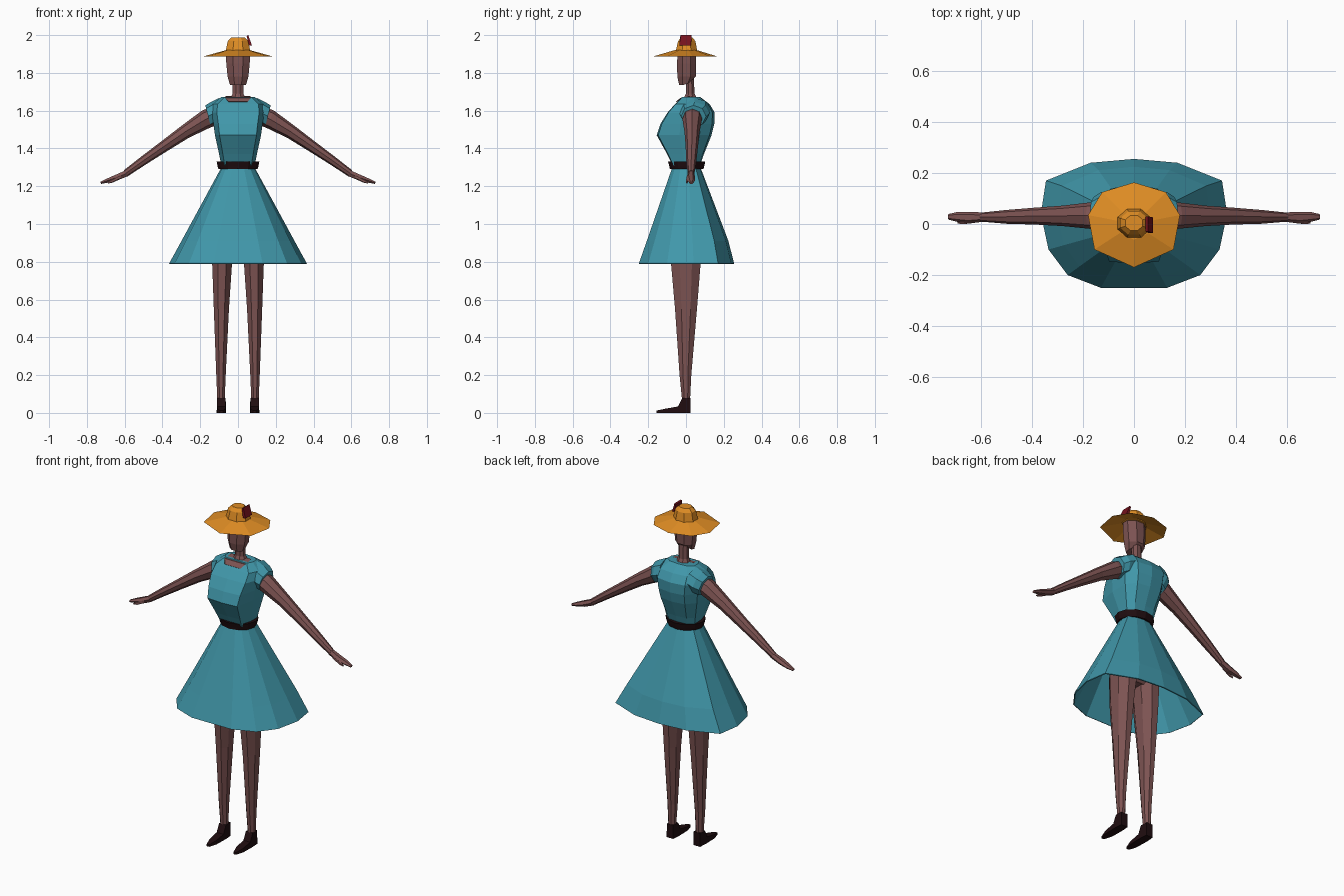
import bpy, bmesh, math
from mathutils import Vector


def material(name, rgb):
    m = bpy.data.materials.new(name)
    m.diffuse_color = (*rgb, 1)
    return m


TEAL = material("teal cloth", (0.052, 0.31, 0.40))
SKIN = material("brown skin", (0.205, 0.087, 0.085))
STRAW = material("orange straw", (0.75, 0.27, 0.018))
DARK = material("dark leather", (0.014, 0.004, 0.005))
RED = material("dark red", (0.18, 0.006, 0.012))


def loft(name, rings, mat, cap_start=True, cap_end=True):
    """Skin a list of equal-length point rings."""
    bm = bmesh.new()
    vs = [[bm.verts.new(p) for p in r] for r in rings]
    n = len(rings[0])
    for a, b in zip(vs, vs[1:]):
        for i in range(n):
            j = (i + 1) % n
            bm.faces.new((a[i], a[j], b[j], b[i]))
    if cap_start:
        bm.faces.new(vs[0][::-1])
    if cap_end:
        bm.faces.new(vs[-1])
    bmesh.ops.recalc_face_normals(bm, faces=bm.faces)
    me = bpy.data.meshes.new(name)
    bm.to_mesh(me)
    bm.free()
    me.materials.append(mat)
    ob = bpy.data.objects.new(name, me)
    bpy.context.collection.objects.link(ob)
    return ob


def mirrored(half, z):
    """Close a half outline (from back centre round to the front) across x = 0."""
    other = [(-x, y) for x, y in reversed(half) if x > 1e-6]
    return [(x, y, z) for x, y in half + other]


def oval(z, rx, y0, y1, n=8, turn=0.5, cx=0):
    cy, ry = (y0 + y1) / 2, (y1 - y0) / 2
    k = 1 / math.cos(math.pi / n) if turn else 1
    return [(cx + rx * k * math.cos(2 * math.pi * (i + turn) / n),
             cy + ry * k * math.sin(2 * math.pi * (i + turn) / n), z) for i in range(n)]


# skirt: flared, open below, with a thin inner lining
hem = [(0, .255), (.17, .24), (.345, .17), (.365, .04), (.335, -.1), (.26, -.2), (.13, -.25)]


def skirt_ring(z, sx, sf, sb):
    return mirrored([(x * sx, y * (sb if y > 0 else sf)) for x, y in hem], z)


skirt = loft("skirt", [skirt_ring(.79, 1, 1, 1), skirt_ring(.91, .82, .83, .88),
                       skirt_ring(1.30, .24, .29, .30)], TEAL, False, False)
thick = skirt.modifiers.new("lining", 'SOLIDIFY')
thick.thickness = .006
thick.offset = -1


# bodice: flat front panel, full bust and rounded back
def bodice_ring(z, w, yf, yb, front=.8, ym=.03):
    return mirrored([(0, yb), (w * .65, yb * .9 + ym * .1), (w, ym + (yb - ym) * .4),
                     (w, ym + (yf - ym) * .35), (w * front, yf * .95), (0, yf)], z)


loft("bodice", [bodice_ring(1.31, .088, -.07, .075),
                bodice_ring(1.37, .10, -.10, .095),
                bodice_ring(1.47, .122, -.155, .135),
                bodice_ring(1.53, .130, -.135, .150),
                bodice_ring(1.59, .140, -.098, .152),
                bodice_ring(1.635, .135, -.058, .125),
                bodice_ring(1.672, .088, -.020, .075)], TEAL)

# belt
loft("belt", [oval(1.29, .103, -.085, .092, 12, 0), oval(1.305, .108, -.088, .096, 12, 0),
              oval(1.33, .113, -.095, .102, 12, 0)], DARK)

# bare neckline plate laid over the front slope of the bodice
loft("neckline", [[(-.068, -.029, 1.668), (.068, -.029, 1.668), (.05, -.051, 1.646), (-.05, -.051, 1.646)],
                  [(-.066, .03, 1.677), (.066, .03, 1.677), (.05, -.053, 1.648), (-.05, -.053, 1.648)]], SKIN)

# neck and head
loft("neck", [oval(1.66, .042, -.015, .06), oval(1.69, .028, .0, .045),
              oval(1.77, .028, .0, .042)], SKIN)
head = [oval(1.738, .042, -.036, .028), oval(1.78, .055, -.046, .052),
        oval(1.85, .062, -.047, .054), oval(1.91, .064, -.045, .05)]
head[0] = [(x, y, 1.735 + max(0, y) * .9) for x, y, z in head[0]]
loft("head", head, SKIN)

# hat: shallow eight-sided brim and tapered crown
brim = [(0, .163), (.125, .125), (.18, .035), (.155, -.1), (0, -.17)]
loft("hat_brim", [mirrored(brim, 1.888),
                  mirrored([(x * .36, y * .36) for x, y in brim], 1.92)], STRAW, False)
loft("hat_crown", [oval(1.912, .066, -.055, .06), oval(1.968, .054, -.042, .05),
                   oval(1.988, .034, -.026, .034)], STRAW)

# hat ornament: small leaning plate on the side of the crown
loft("hat_ornament", [[(.058, -.036, 1.945), (.074, -.036, 1.945), (.074, .026, 1.945), (.058, .026, 1.945)],
                      [(.046, -.03, 1.995), (.054, -.028, 2.0), (.054, .03, 2.0), (.046, .03, 1.995)]], RED)


# rings set across a sloping limb in the xz plane
def limb(points, side, n=8):
    rings = []
    for x, y, z, ry, rn, slope in points:
        up = Vector((math.sin(slope), 0, math.cos(slope)))
        ring = []
        for i in range(n):
            a = 2 * math.pi * i / n
            p = Vector((x, y + ry * math.cos(a), z)) + up * rn * math.sin(a)
            ring.append((side * p.x, p.y, p.z))
        rings.append(ring)
    return rings


for side, tag in ((1, "left"), (-1, "right")):
    # arm and hand
    loft(f"{tag}_arm", limb([(.09, .035, 1.585, .05, .05, .3),
                             (.17, .033, 1.555, .052, .050, .4),
                             (.28, .032, 1.488, .040, .037, .55),
                             (.39, .031, 1.412, .033, .030, .6),
                             (.50, .028, 1.336, .027, .024, .6),
                             (.595, .027, 1.268, .018, .019, .55)], side), SKIN)
    loft(f"{tag}_hand", limb([(.59, .027, 1.268, .018, .019, .5),
                              (.645, .025, 1.245, .023, .018, .4),
                              (.69, .028, 1.230, .020, .013, .4),
                              (.727, .028, 1.218, .011, .007, .4)], side, 6), SKIN)
    loft(f"{tag}_thumb", limb([(.62, .012, 1.25, .008, .010, .5),
                               (.67, .005, 1.226, .007, .009, .4),
                               (.69, .005, 1.218, .004, .004, .4)], side, 5), SKIN)
    # cap sleeve
    loft(f"{tag}_sleeve", limb([(.085, .045, 1.605, .085, .065, .2),
                                (.130, .045, 1.585, .080, .063, .2),
                                (.158, .040, 1.570, .066, .060, .25)], side), TEAL)
    # leg
    loft(f"{tag}_leg", [oval(.08, .020, -.022, .022, cx=side * .09),
                        oval(.20, .025, -.034, .028, cx=side * .09),
                        oval(.55, .040, -.058, .058, cx=side * .088),
                        oval(.80, .053, -.080, .078, cx=side * .084),
                        oval(.96, .066, -.085, .090, cx=side * .076)], SKIN)
    # shoe: ankle block running into a low pointed toe
    sole = [(.025, .022, .08), (-.02, .025, .08), (-.042, .025, .034), (-.11, .023, .022), (-.157, .009, .012)]
    loft(f"{tag}_shoe", [[(side * .088 - w, y, 0), (side * .088 + w, y, 0),
                          (side * .088 + w * .9, y, h), (side * .088 - w * .9, y, h)]
                         for y, w, h in sole], DARK)

# hips hidden under the skirt
loft("hips", [oval(.91, .06, -.03, .05), oval(.96, .135, -.075, .085),
              oval(1.10, .125, -.075, .085), oval(1.30, .080, -.06, .065)], SKIN)
